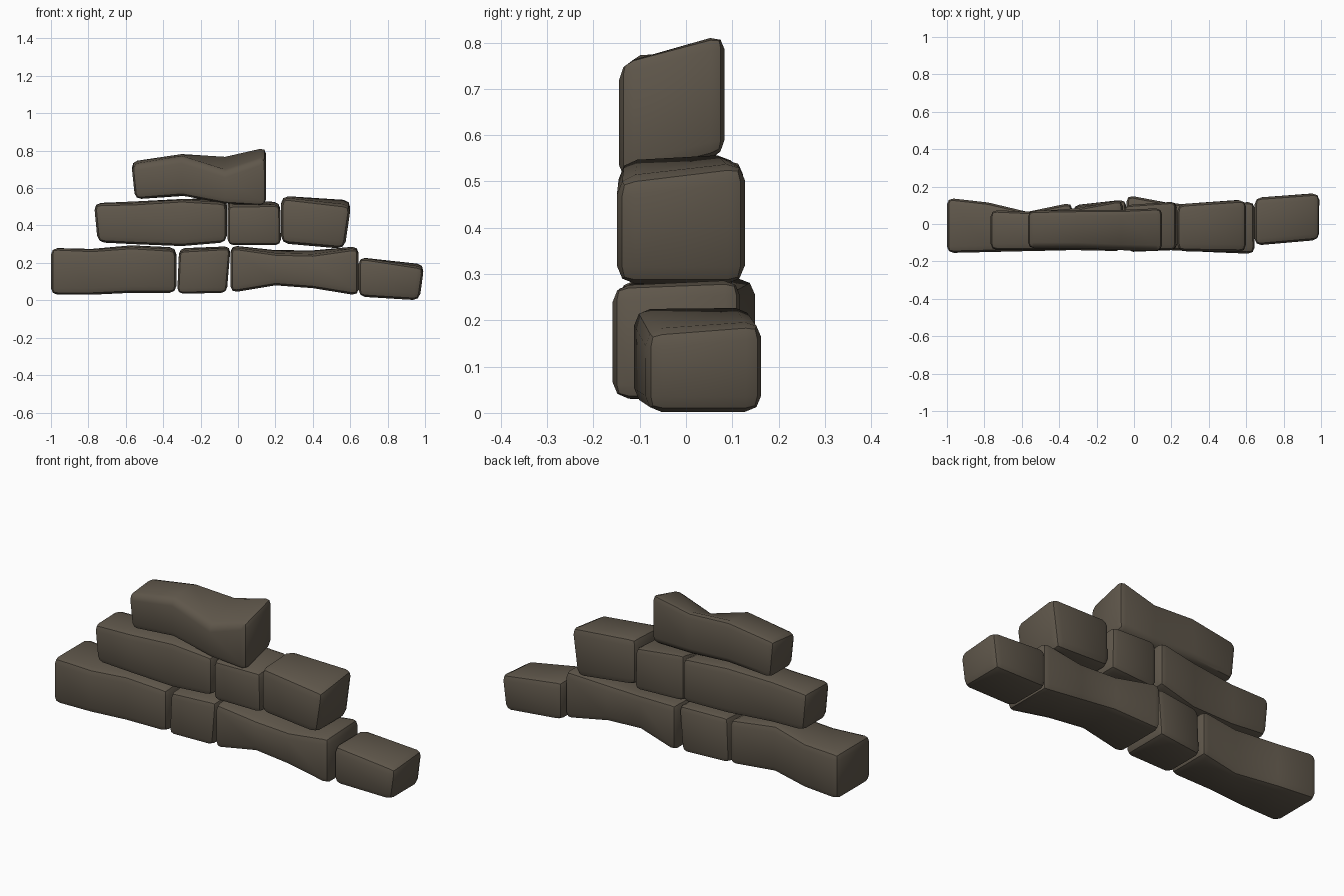
import bpy, bmesh

if "Cube" in bpy.data.objects:
    bpy.data.objects.remove(bpy.data.objects["Cube"])


def stone(name, stations, lean=(0, 0), bevel=0.035):
    """Loft a rough block along x.
    station = x, y front, y back, bottom z, top z at front, top z at back[, bottom z at back]
    lean = x shift of the top edge at the left and right ends."""
    bm = bmesh.new()
    rings = []
    for i, s in enumerate(stations):
        x, yf, yb, zb, ztf, ztb = s[:6]
        zbb = s[6] if len(s) > 6 else zb
        dx = lean[0] if i == 0 else lean[1] if i == len(stations) - 1 else 0
        pts = [(x, yf, zb), (x, yb, zbb), (x + dx, yb, ztb), (x + dx, yf, ztf)]
        rings.append([bm.verts.new(p) for p in pts])
    for a, b in zip(rings, rings[1:]):
        for k in range(4):
            n = (k + 1) % 4
            bm.faces.new((a[k], a[n], b[n], b[k]))
    bm.faces.new(rings[0])
    bm.faces.new(rings[-1])
    bmesh.ops.recalc_face_normals(bm, faces=bm.faces)
    # soften only the long edges and the end outlines
    ends = set(rings[0]) | set(rings[-1])
    edges = []
    for e in bm.edges:
        a, b = e.verts
        same_ring = any(a in r and b in r for r in rings)
        if not same_ring or (a in ends and b in ends):
            edges.append(e)
    bmesh.ops.bevel(bm, geom=edges, offset=bevel, segments=2, profile=0.5,
                    affect='EDGES', clamp_overlap=True)
    me = bpy.data.meshes.new(name)
    bm.to_mesh(me)
    bm.free()
    ob = bpy.data.objects.new(name, me)
    bpy.context.collection.objects.link(ob)
    me.materials.append(mat)
    bpy.ops.object.select_all(action='DESELECT')
    ob.select_set(True)
    bpy.context.view_layer.objects.active = ob
    bpy.ops.object.shade_smooth_by_angle(angle=0.7)


mat = bpy.data.materials.new("stone_brown")
mat.diffuse_color = (0.115, 0.095, 0.07, 1)
mat.use_nodes = True
mat.node_tree.nodes["Principled BSDF"].inputs["Base Color"].default_value = mat.diffuse_color

# Bottom course
stone("bottom_stone_left", [
    (-1.00, -0.155, 0.14, 0.03, 0.28, 0.28),
    (-0.78, -0.15, 0.115, 0.03, 0.27, 0.275),
    (-0.57, -0.145, 0.065, 0.04, 0.285, 0.295),
    (-0.33, -0.14, 0.115, 0.04, 0.27, 0.285)])
stone("bottom_stone_small", [
    (-0.325, -0.135, 0.10, 0.035, 0.265, 0.28),
    (-0.06, -0.135, 0.13, 0.04, 0.28, 0.29)], lean=(0.01, 0.02), bevel=0.03)
stone("bottom_stone_right", [
    (-0.04, -0.15, 0.155, 0.04, 0.285, 0.295),
    (0.20, -0.14, 0.11, 0.08, 0.25, 0.27),
    (0.40, -0.15, 0.10, 0.065, 0.245, 0.27),
    (0.645, -0.16, 0.12, 0.025, 0.28, 0.29)])
stone("bottom_stone_end", [
    (0.645, -0.115, 0.14, 0.02, 0.23, 0.23),
    (0.97, -0.085, 0.165, 0.0, 0.175, 0.195)], lean=(0, 0.025))

# Middle course
stone("middle_stone_left", [
    (-0.75, -0.14, 0.075, 0.31, 0.515, 0.52),
    (-0.55, -0.14, 0.065, 0.30, 0.52, 0.53),
    (-0.30, -0.14, 0.085, 0.29, 0.535, 0.545),
    (-0.06, -0.145, 0.13, 0.31, 0.52, 0.55)], lean=(-0.02, 0))
stone("middle_stone_small", [
    (-0.055, -0.14, 0.10, 0.295, 0.505, 0.55),
    (0.23, -0.14, 0.12, 0.295, 0.51, 0.525)], lean=(0, -0.005), bevel=0.03)
stone("middle_stone_right", [
    (0.23, -0.145, 0.105, 0.305, 0.55, 0.56),
    (0.57, -0.15, 0.13, 0.275, 0.505, 0.54)], lean=(0, 0.035), bevel=0.04)

# Capstone
stone("top_stone", [
    (-0.55, -0.13, 0.07, 0.54, 0.725, 0.745),
    (-0.30, -0.13, 0.075, 0.56, 0.765, 0.785),
    (-0.07, -0.14, 0.075, 0.515, 0.69, 0.775, 0.55),
    (0.15, -0.145, 0.085, 0.50, 0.765, 0.825, 0.56)], lean=(-0.02, 0), bevel=0.032)
